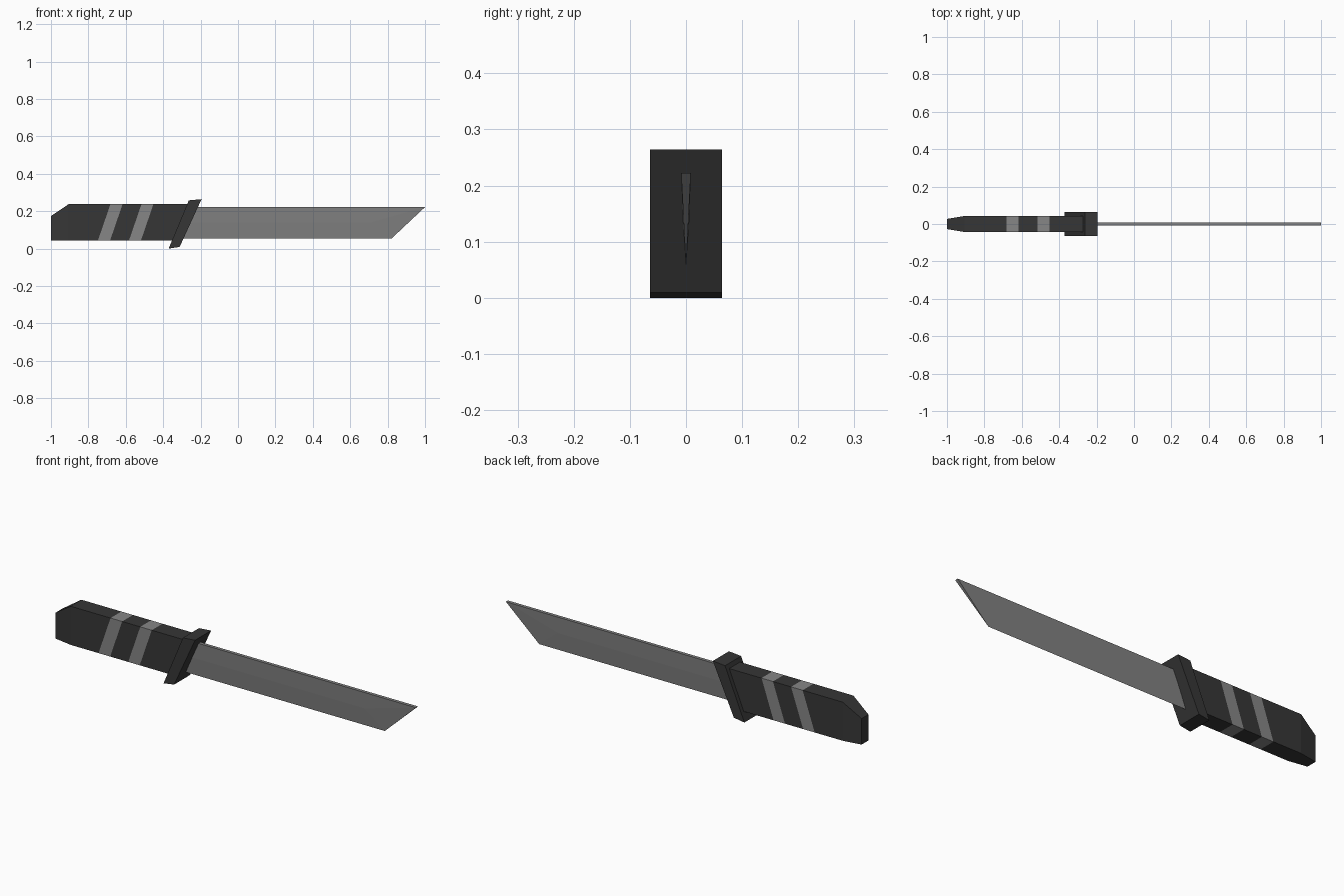
import bpy, bmesh
from mathutils import Vector

if "Cube" in bpy.data.objects:
    bpy.data.objects.remove(bpy.data.objects["Cube"])


def material(name, value):
    m = bpy.data.materials.new(name)
    m.diffuse_color = (value, value, value, 1)
    m.use_nodes = True
    m.node_tree.nodes["Principled BSDF"].inputs["Base Color"].default_value = m.diffuse_color
    return m


dark = material("dark grip", 0.037)
light = material("stripe grey", 0.24)
steel = material("blade steel", 0.22)


def prism(bm, profile, half):
    """Extrude an x-z profile symmetrically along y."""
    a = [bm.verts.new((x, -half, z)) for x, z in profile]
    b = [bm.verts.new((x, half, z)) for x, z in profile]
    n = len(profile)
    bm.faces.new(a)
    bm.faces.new(b[::-1])
    for i in range(n):
        j = (i + 1) % n
        bm.faces.new((a[i], b[i], b[j], a[j]))


def finish(bm, name, mats):
    bmesh.ops.recalc_face_normals(bm, faces=bm.faces[:])
    me = bpy.data.meshes.new(name)
    bm.to_mesh(me)
    bm.free()
    for m in mats:
        me.materials.append(m)
    ob = bpy.data.objects.new(name, me)
    bpy.context.collection.objects.link(ob)
    return ob


# Handle: boxy grip with chamfered, tapered butt and slanted stripes
Z0, Z1, SLOPE = 0.043, 0.238, 0.344
stripes = [(-0.749, -0.684), (-0.583, -0.519)]
bm = bmesh.new()
prism(bm, [(-1, Z0), (-0.324, Z0), (-0.238, Z1), (-0.905, Z1), (-1, 0.174)], 0.043)


def cut(x, slope):
    bmesh.ops.bisect_plane(bm, geom=bm.verts[:] + bm.edges[:] + bm.faces[:], dist=1e-5,
                           plane_co=(x, 0, Z0), plane_no=Vector((1, 0, -slope)).normalized())


cut(-0.905, 0)
for pair in stripes:
    for x in pair:
        cut(x, SLOPE)
for v in bm.verts:
    if v.co.x < -0.95:
        v.co.y *= 0.027 / 0.043
for f in bm.faces:
    c = f.calc_center_median()
    u = c.x - SLOPE * (c.z - Z0)
    f.material_index = int(any(lo < u < hi for lo, hi in stripes))
finish(bm, "handle", [dark, light])

# Guard: slanted plate
bm = bmesh.new()
prism(bm, [(-0.371, 0.0), (-0.312, 0.009), (-0.195, 0.264), (-0.263, 0.258)], 0.064)
finish(bm, "guard", [dark])

# Blade: flat spine, mid ridge, sharp lower edge, angled tip
bm = bmesh.new()
edge = [bm.verts.new((x, 0, 0.053)) for x in (-0.32, 0.82)]
sides = []
for s in (-1, 1):
    ridge = [bm.verts.new((x, s * 0.0062, 0.14)) for x in (-0.28, 0.71)]
    spine = [bm.verts.new((x, s * 0.0085, 0.222)) for x in (-0.245, 1.0)]
    bm.faces.new((edge[0], edge[1], ridge[1], ridge[0]))
    bm.faces.new((ridge[0], ridge[1], spine[1], spine[0]))
    bm.faces.new((edge[1], spine[1], ridge[1]))
    sides.append((ridge, spine))
(r1, s1), (r2, s2) = sides
bm.faces.new((s1[0], s1[1], s2[1], s2[0]))
bm.faces.new((edge[1], s2[1], s1[1]))
bm.faces.new((edge[0], r1[0], s1[0], s2[0], r2[0]))
finish(bm, "blade", [steel])
